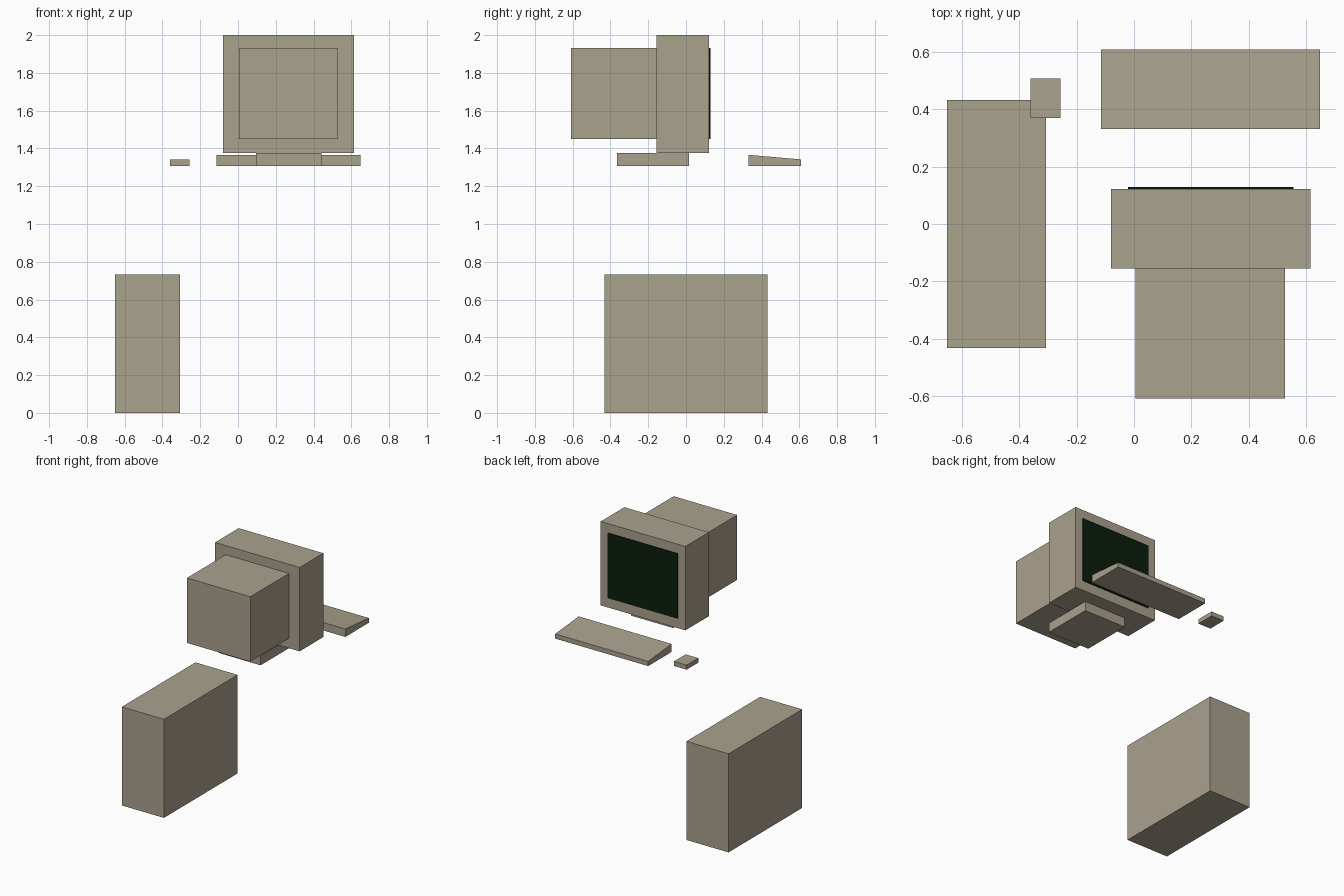
import bpy, bmesh

if "Cube" in bpy.data.objects:
    bpy.data.objects.remove(bpy.data.objects["Cube"])


def material(name, rgb):
    m = bpy.data.materials.new(name)
    m.diffuse_color = (*rgb, 1.0)
    m.use_nodes = True
    m.node_tree.nodes["Principled BSDF"].inputs["Base Color"].default_value = m.diffuse_color
    return m


beige = material("beige_plastic", (0.40, 0.36, 0.27))
dark_green = material("dark_green_glass", (0.003, 0.012, 0.004))


def box(name, x, y, z, mat, front_top=None):
    """Box from (min, max) ranges; front_top lowers the top edge on the +y side."""
    bm = bmesh.new()
    bmesh.ops.create_cube(bm, size=1)
    for v in bm.verts:
        hi = [c > 0 for c in v.co]
        v.co = (x[hi[0]], y[hi[1]], z[hi[2]])
        if front_top is not None and hi[1] and hi[2]:
            v.co.z = front_top
    mesh = bpy.data.meshes.new(name)
    bm.to_mesh(mesh)
    bm.free()
    mesh.materials.append(mat)
    obj = bpy.data.objects.new(name, mesh)
    bpy.context.collection.objects.link(obj)
    return obj


# Computer case on the floor
box("tower_case", (-0.652, -0.306), (-0.432, 0.432), (0, 0.732), beige)

# Monitor: housing, rear tube cover, foot and screen plate
box("monitor_housing", (-0.08, 0.615), (-0.155, 0.122), (1.377, 2.0), beige)
box("monitor_rear", (0.006, 0.527), (-0.608, -0.155), (1.45, 1.932), beige)
box("monitor_foot", (0.095, 0.441), (-0.365, 0.016), (1.307, 1.377), beige)
box("screen", (-0.021, 0.556), (0.122, 0.129), (1.45, 1.932), dark_green)

# Sloped keyboard and mouse in front of the screen
box("keyboard", (-0.115, 0.649), (0.332, 0.608), (1.307, 1.366), beige, front_top=1.342)
box("mouse", (-0.36, -0.256), (0.37, 0.507), (1.307, 1.341), beige)
